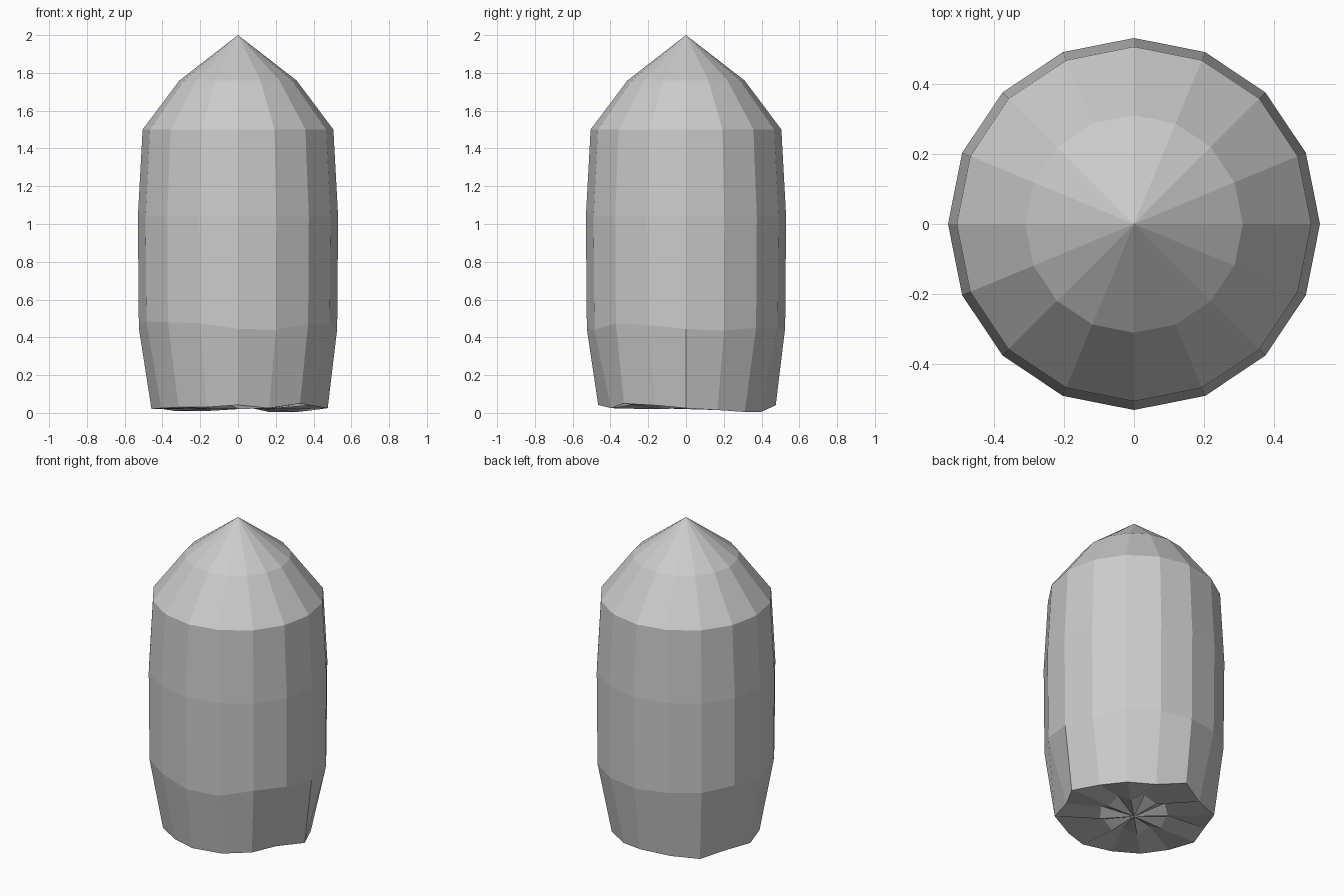
import bpy, bmesh
from math import sin, cos, tau

if "Cube" in bpy.data.objects:
    bpy.data.objects.remove(bpy.data.objects["Cube"])

SIDES = 16

# body profile above the hem: (radius, height)
profile = [(0.53, 1.04), (0.505, 1.5), (0.31, 1.76)]

# wavy hem, counter-clockwise from +x: radius and height per corner
hem_r = [.475, .435, .44, .43, .475, .43, .47, .43,
         .458, .44, .445, .435, .465, .43, .465, .415]
hem_z = [.025, .015, .005, .005, .04, .01, .01, .02,
         .02, .025, .03, .03, .042, .025, .05, .04]
# seam where the hem starts
seam_z = [.445, .435, .45, .45, .45, .46, .46, .475,
          .45, .485, .48, .475, .445, .44, .475, .465]

bm = bmesh.new()


def ring(radii, heights):
    return [bm.verts.new((r * cos(tau * i / SIDES), r * sin(tau * i / SIDES), z))
            for i, (r, z) in enumerate(zip(radii, heights))]


def bridge(low, high):
    for i in range(SIDES):
        j = (i + 1) % SIDES
        bm.faces.new((low[i], low[j], high[j], high[i]))


def fan(loop, z, up):
    tip = bm.verts.new((0, 0, z))
    for i in range(SIDES):
        a, b = loop[i], loop[(i + 1) % SIDES]
        bm.faces.new((a, b, tip) if up else (b, a, tip))


# outer shell from hem to pointed top
rings = [ring(hem_r, hem_z), ring([.525] * SIDES, seam_z)]
rings += [ring([r] * SIDES, [z] * SIDES) for r, z in profile]
for low, high in zip(rings, rings[1:]):
    bridge(low, high)
fan(rings[-1], 2.0, True)

# pleated underside
pleats = ring([.2] * SIDES, [.02 + .04 * (i % 2) for i in range(SIDES)])
bridge(pleats, rings[0])
fan(pleats, .025, False)

bmesh.ops.recalc_face_normals(bm, faces=bm.faces)
mesh = bpy.data.meshes.new("pointed_body")
bm.to_mesh(mesh)
bm.free()
bpy.context.collection.objects.link(bpy.data.objects.new("pointed_body", mesh))
